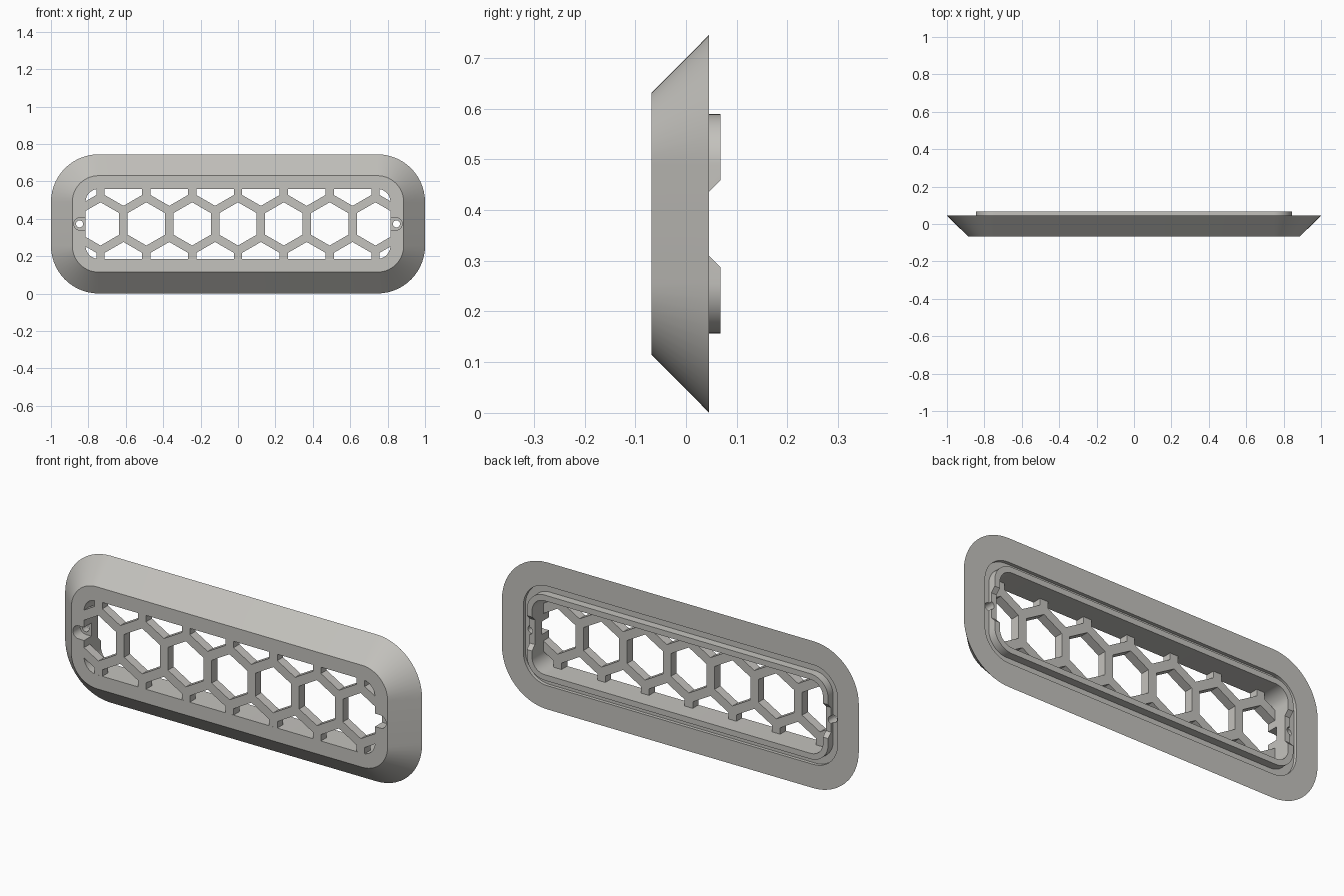
import bpy, bmesh, math

if "Cube" in bpy.data.objects:
    bpy.data.objects.remove(bpy.data.objects["Cube"])

CZ = 0.373           # height of the centre line
CX, CH = 0.745, 0.117  # corner arc centres, from the middle
SEG = 14

mat = bpy.data.materials.new("warm grey")
mat.diffuse_color = (0.55, 0.54, 0.51, 1)
mat.use_nodes = True
mat.node_tree.nodes["Principled BSDF"].inputs["Base Color"].default_value = mat.diffuse_color


def ring_points(r):
    """Rounded rectangle at distance r from the corner centres."""
    pts = []
    for q, (sx, sz) in enumerate([(1, 1), (-1, 1), (-1, -1), (1, -1)]):
        for i in range(SEG + 1):
            a = math.pi / 2 * (q + i / SEG)
            pts.append((sx * CX + r * math.cos(a), CZ + sz * CH + r * math.sin(a)))
    return pts


def finish(name, bm):
    bmesh.ops.recalc_face_normals(bm, faces=bm.faces)
    me = bpy.data.meshes.new(name)
    bm.to_mesh(me)
    bm.free()
    ob = bpy.data.objects.new(name, me)
    bpy.context.collection.objects.link(ob)
    me.materials.append(mat)
    return ob


def prism(bm, pts, y0, y1):
    """Extrude an x-z outline from y0 to y1."""
    a = [bm.verts.new((x, y0, z)) for x, z in pts]
    b = [bm.verts.new((x, y1, z)) for x, z in pts]
    bm.faces.new(a)
    bm.faces.new(b[::-1])
    n = len(pts)
    for i in range(n):
        bm.faces.new((a[i], b[i], b[(i + 1) % n], a[(i + 1) % n]))


def circle(cx, cz, r, n, start=0.0, sweep=2 * math.pi, closed=True):
    d = n if closed else n - 1
    return [(cx + r * math.cos(start + sweep * i / d),
             cz + r * math.sin(start + sweep * i / d)) for i in range(n)]


def cut(ob, cutter):
    m = ob.modifiers.new("cut", 'BOOLEAN')
    m.operation = 'DIFFERENCE'
    m.solver = 'EXACT'
    m.object = cutter
    bpy.context.view_layer.objects.active = ob
    bpy.ops.object.modifier_apply(modifier=m.name)
    bpy.data.objects.remove(cutter)


def smooth(ob):
    bpy.ops.object.select_all(action='DESELECT')
    ob.select_set(True)
    bpy.context.view_layer.objects.active = ob
    bpy.ops.object.shade_smooth_by_angle(angle=math.radians(25))


# Bezel: bevelled rim, shallow rear groove, rear lip and window wall
section = [(0.07, -0.068), (0.141, -0.068), (0.255, 0.045), (0.135, 0.045),
           (0.135, 0.028), (0.099, 0.028), (0.099, 0.068), (0.07, 0.068)]
bm = bmesh.new()
loops = [[bm.verts.new((x, y, z)) for x, z in ring_points(r)] for r, y in section]
for k, la in enumerate(loops):
    lb = loops[(k + 1) % len(loops)]
    for i in range(len(la)):
        j = (i + 1) % len(la)
        bm.faces.new((la[i], la[j], lb[j], lb[i]))
bezel = finish("bezel", bm)

# Gaps with sloped ends in the rear lip
bm = bmesh.new()
for s in (-1, 1):
    outline = [(0.045, -0.0625), (0.045, 0.0625), (0.08, 0.098), (0.08, -0.098)]
    a = [bm.verts.new((s * 0.78, y, CZ + z)) for y, z in outline]
    b = [bm.verts.new((s * 0.875, y, CZ + z)) for y, z in outline]
    bm.faces.new(a)
    bm.faces.new(b[::-1])
    for i in range(4):
        j = (i + 1) % 4
        bm.faces.new((a[i], b[i], b[j], a[j]))
cut(bezel, finish("lip_gap_cutter", bm))

# Screw pockets at both ends, open to the window
bm = bmesh.new()
for s in (-1, 1):
    arc = circle(0.845, CZ, 0.033, 13, -math.pi / 2, math.pi, False)
    prism(bm, [(s * x, z) for x, z in arc + [(0.79, CZ + 0.033), (0.79, CZ - 0.033)]],
          -0.1, -0.01)
cut(bezel, finish("pocket_cutter", bm))

# Screw holes
bm = bmesh.new()
for s in (-1, 1):
    prism(bm, circle(s * 0.847, CZ, 0.019, 20), -0.1, 0.1)
cut(bezel, finish("screw_hole_cutter", bm))
smooth(bezel)

# Honeycomb grille: window-shaped plate with hexagon holes
bm = bmesh.new()
prism(bm, ring_points(0.071), -0.0678, -0.022)
grille = finish("honeycomb_grille", bm)

PITCH = 0.245
bm = bmesh.new()
for row in (-1, 0, 1):
    for k in range(-4, 4 if row else 5):
        x = (k + (0.5 if row else 0)) * PITCH
        if abs(x) < 0.9:
            z = CZ + row * PITCH * math.sqrt(3) / 2
            prism(bm, circle(x, z, 0.1155, 6, math.pi / 6), -0.1, 0.02)
cut(grille, finish("hexagon_cutter", bm))
smooth(grille)
